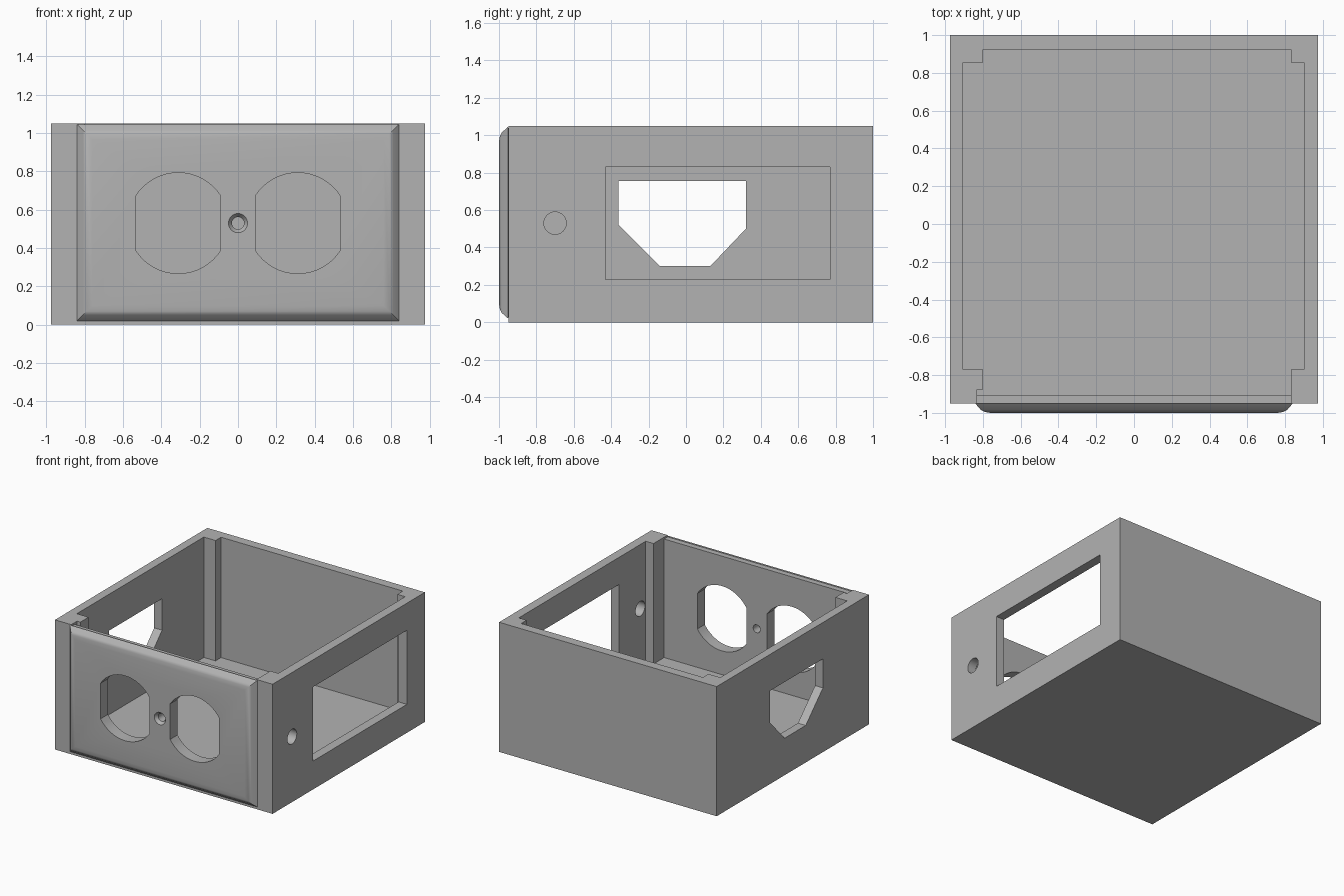
import bpy, bmesh, math
from mathutils import Vector

cube = bpy.data.objects.get("Cube")
if cube:
    bpy.data.objects.remove(cube)

grey = bpy.data.materials.new("plain grey")
grey.use_nodes = True
colour = (0.45, 0.45, 0.45, 1)
grey.diffuse_color = colour
grey.node_tree.nodes["Principled BSDF"].inputs["Base Color"].default_value = colour


def loft(name, rings, helper=False):
    """Closed solid skinned through matching rings of points, capped at both ends."""
    bm = bmesh.new()
    loops = [[bm.verts.new(p) for p in ring] for ring in rings]
    for a, b in zip(loops, loops[1:]):
        for i in range(len(a)):
            j = (i + 1) % len(a)
            bm.faces.new((a[i], a[j], b[j], b[i]))
    bm.faces.new(loops[0])
    bm.faces.new(loops[-1])
    bmesh.ops.recalc_face_normals(bm, faces=bm.faces)
    mesh = bpy.data.meshes.new(name)
    bm.to_mesh(mesh)
    bm.free()
    mesh.materials.append(grey)
    obj = bpy.data.objects.new(name, mesh)
    bpy.context.collection.objects.link(obj)
    if helper:
        obj.hide_render = True
        obj.hide_viewport = True
    return obj


def prism(name, outline, axis, lo, hi, helper=False):
    """Extrude a 2D outline along one axis."""
    def place(p, d):
        v = list(p)
        v.insert(axis, d)
        return Vector(v)
    return loft(name, [[place(p, d) for p in outline] for d in (lo, hi)], helper)


def circle(u, v, r, n=32):
    return [(u + r * math.cos(math.tau * i / n), v + r * math.sin(math.tau * i / n))
            for i in range(n)]


def rect(u0, u1, v0, v1):
    return [(u0, v0), (u1, v0), (u1, v1), (u0, v1)]


def cut(target, cutters):
    """Subtract the cutters, apply the result and drop the cutters."""
    for c in cutters:
        c.hide_viewport = False
        mod = target.modifiers.new("cut", "BOOLEAN")
        mod.object, mod.operation, mod.solver = c, "DIFFERENCE", "EXACT"
    bpy.context.view_layer.update()
    mesh = bpy.data.meshes.new_from_object(
        target.evaluated_get(bpy.context.evaluated_depsgraph_get()))
    target.modifiers.clear()
    target.data = mesh
    for c in cutters:
        bpy.data.objects.remove(c)


W, FRONT, TOP, MID = 0.975, -0.95, 1.05, 0.53

# Open-topped box with corner posts and a slot for the front plate
box = prism("box", rect(-W, W, FRONT, 1), 2, 0, TOP)
cavity = [(-0.83, -1.1), (0.83, -1.1), (0.83, -0.77), (0.9, -0.77),
          (0.9, 0.855), (0.83, 0.855), (0.83, 0.925), (-0.8, 0.925),
          (-0.8, 0.855), (-0.905, 0.855), (-0.905, -0.77), (-0.8, -0.77),
          (-0.8, -0.875), (-0.83, -0.875)]
inlet = [(-0.36, 0.755), (-0.36, 0.52), (-0.14, 0.3), (0.13, 0.3), (0.32, 0.5), (0.32, 0.755)]
cut(box, [
    prism("cavity_cutter", cavity, 2, 0.075, 2, True),
    prism("slot_cutter", rect(-0.83, 0.83, -1.1, -0.905), 2, 0.02, 0.2, True),
    prism("window_cutter", rect(-0.43, 0.77, 0.23, 0.83), 0, 0.8, 1.2, True),
    prism("button_cutter", circle(-0.70, MID, 0.06), 0, 0.8, 1.2, True),
    prism("inlet_cutter", inlet, 0, -1.2, -0.8, True),
])


# Front plate with a rounded bevel
def plate_ring(inset, y):
    return [Vector((x, y, z)) for x, z in
            rect(-0.84 + inset, 0.84 - inset, 0.02 + inset, 1.045 - inset)]


plate = loft("front_plate", [plate_ring(0.01, -0.905), plate_ring(0.01, -0.95),
                             plate_ring(0, -0.951), plate_ring(0.03, -0.985),
                             plate_ring(0.05, -0.995), plate_ring(0.08, -1.0)])


# Outlet openings: circles with flattened sides
def outlet(cx):
    r, half = 0.263, 0.22
    a = math.acos(half / r)
    arc = [a + (math.pi - 2 * a) * i / 16 for i in range(17)]
    return [(cx + r * math.cos(t), MID + r * math.sin(t))
            for t in arc + [t + math.pi for t in arc]]


def screw_ring(r, y):
    return [Vector((x, y, z)) for x, z in circle(0, MID, r)]


cut(plate, [prism("outlet_cutter", outlet(s * 0.312), 1, -1.2, -0.8, True) for s in (-1, 1)]
    + [loft("screw_cutter", [screw_ring(0.05, -1.1), screw_ring(0.05, -1.0),
                             screw_ring(0.032, -0.975), screw_ring(0.032, -0.8)], True)])

# Soften only the round walls and the bevel
for obj in (box, plate):
    bpy.ops.object.select_all(action="DESELECT")
    obj.select_set(True)
    bpy.context.view_layer.objects.active = obj
    bpy.ops.object.shade_smooth_by_angle(angle=math.radians(25))
